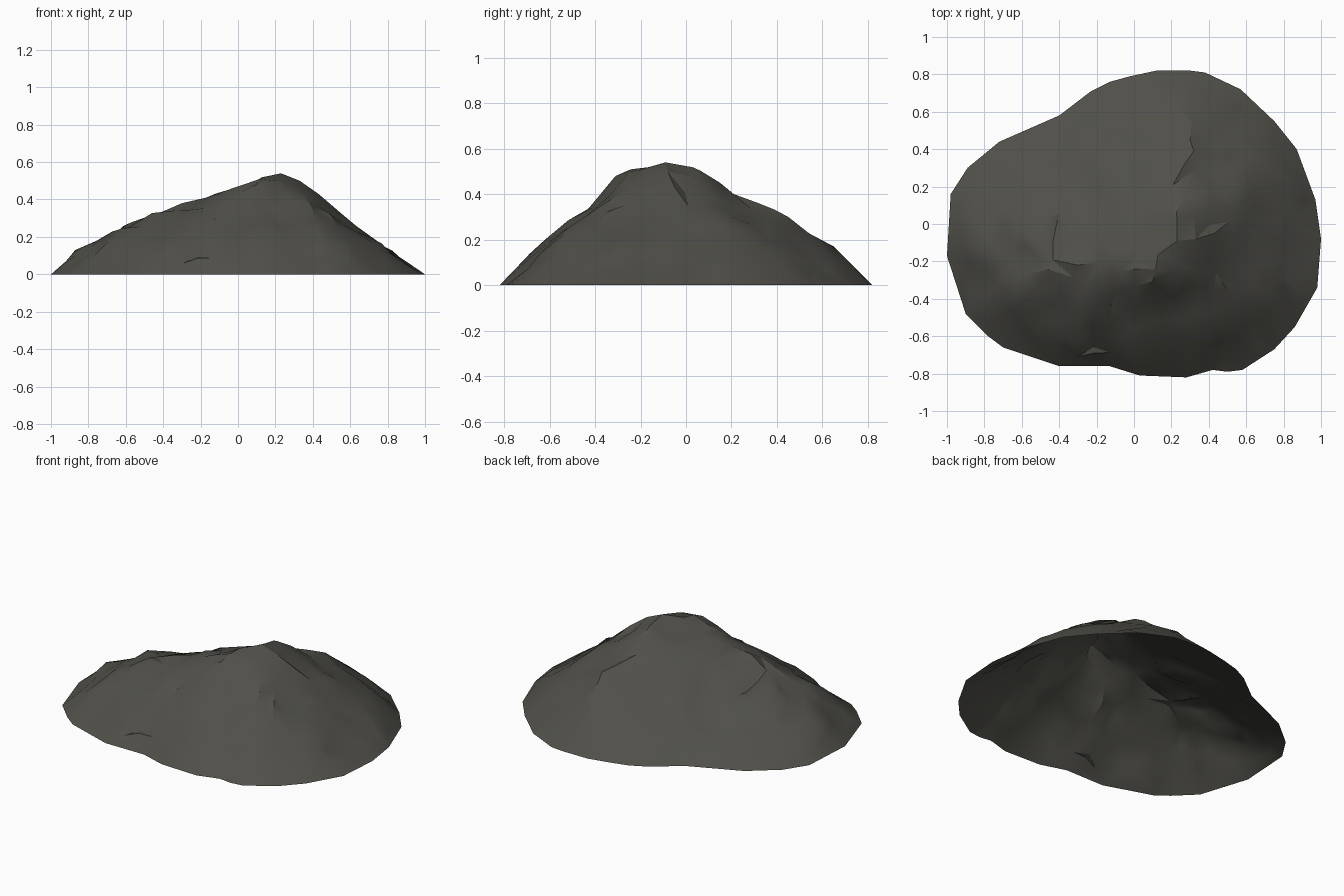
import bpy
import random
from mathutils import Vector, noise
from mathutils.geometry import delaunay_2d_cdt, barycentric_transform, intersect_point_tri_2d

cube = bpy.data.objects.get("Cube")
if cube:
    bpy.data.objects.remove(cube, do_unlink=True)

random.seed(4)
SPACING = 0.1

# Ground outline of the mound, counter-clockwise
OUTLINE = [Vector(p) for p in (
    (1, -.08), (.97, .13), (.87, .4), (.75, .55), (.57, .72), (.38, .81),
    (.3, .82), (.12, .82), (-.02, .79), (-.13, .76), (-.23, .71), (-.4, .58),
    (-.72, .44), (-.89, .3), (-.98, .16), (-1, -.17), (-.9, -.48), (-.78, -.6),
    (-.7, -.66), (-.4, -.76), (-.13, -.76), (.03, -.81), (.28, -.82),
    (.42, -.78), (.5, -.79), (.58, -.78), (.75, -.67), (.86, -.55), (.98, -.34))]

# Summit and the curved crest that runs to the left slope and to the back
CREST = [(.23, -.09, .54), (.33, -.08, .5), (.2, -.25, .5), (.1, -.31, .48),
         (0, -.24, .47), (-.17, -.2, .41), (-.3, -.22, .38), (-.48, -.13, .31),
         (-.61, -.04, .26), (-.87, -.08, .13), (.43, -.05, .43),
         (.27, .15, .45), (.27, .32, .36), (.3, .45, .3), (.22, .65, .17)]
# Steep front and right faces
FACES = [(.15, -.41, .34), (-.2, -.43, .31), (.1, -.62, .2), (-.35, -.6, .17),
         (-.67, -.37, .2), (.43, -.35, .33), (.5, -.6, .17), (.59, -.12, .28),
         (.55, .2, .3), (.82, 0, .12), (.82, .24, .11), (.72, -.35, .17),
         (.45, .4, .26), (.65, .42, .16)]
# Broad slope at the back right
SLOPE = [(0, 0, .43), (-.2, 0, .34), (0, .15, .36), (-.1, .3, .25),
         (.1, .35, .3), (-.4, .05, .25), (-.65, .2, .12), (-.2, .5, .13)]

count = len(OUTLINE)
rim_edges = [(i, (i + 1) % count) for i in range(count)]
landmarks = [Vector(p) for p in CREST + FACES + SLOPE]


def triangulate(points):
    """Net of triangles filling the outline through all the points."""
    net = delaunay_2d_cdt(points, rim_edges, [], 1, 1e-5)
    return net[0], net[2]


# Coarse landform that carries the large planes
base_points = OUTLINE + [p.xy for p in landmarks]
_, base_faces = triangulate(base_points)
base = [p.to_3d() for p in OUTLINE] + landmarks


def landform(point):
    """Height of the coarse landform, 0 outside the outline."""
    for face in base_faces:
        a, b, c = (base[i] for i in face)
        if intersect_point_tri_2d(point, a.xy, b.xy, c.xy):
            return barycentric_transform(point.to_3d(), a.xy.to_3d(), b.xy.to_3d(),
                                         c.xy.to_3d(), a, b, c).z
    return 0.0


def rocky_height(point):
    """Landform with soft lumps and sharp chips that fade out at the rim."""
    z = landform(point)
    lump = 0.02 * noise.noise(Vector((point.x, point.y, 0.3)) * 5)
    chip = random.uniform(-0.016, 0.02)
    return z + (lump + chip) * min(1.0, z * 8)


# Scatter rock points on a loose staggered grid, clear of the landmarks
points = list(base_points)
heights = [p.z for p in base]
steps = int(1 / SPACING) + 1
for row in range(-steps, steps + 1):
    for col in range(-steps, steps + 1):
        spot = Vector(((col + 0.5 * (row % 2)) * SPACING, row * SPACING * 0.9))
        spot += Vector((random.uniform(-1, 1), random.uniform(-1, 1))) * SPACING * 0.35
        clear = min((spot - p).length for p in base_points) > SPACING * 0.45
        if clear and landform(spot) > 0.02:
            points.append(spot)
            heights.append(rocky_height(spot))

flat, faces = triangulate(points)
verts = [(p.x, p.y, z) for p, z in zip(flat, heights)]

mesh = bpy.data.meshes.new("rock_mound")
mesh.from_pydata(verts, [], faces)
mesh.update()

# Dark grey-green stone
stone = bpy.data.materials.new("dark_stone")
stone.use_nodes = True
color = (0.08, 0.078, 0.066, 1)
stone.diffuse_color = color
shader = stone.node_tree.nodes["Principled BSDF"]
shader.inputs["Base Color"].default_value = color
shader.inputs["Roughness"].default_value = 0.9
mesh.materials.append(stone)

mound = bpy.data.objects.new("rock_mound", mesh)
bpy.context.collection.objects.link(mound)
bpy.ops.object.select_all(action="DESELECT")
mound.select_set(True)
bpy.context.view_layer.objects.active = mound
bpy.ops.object.shade_smooth_by_angle(angle=0.5)
